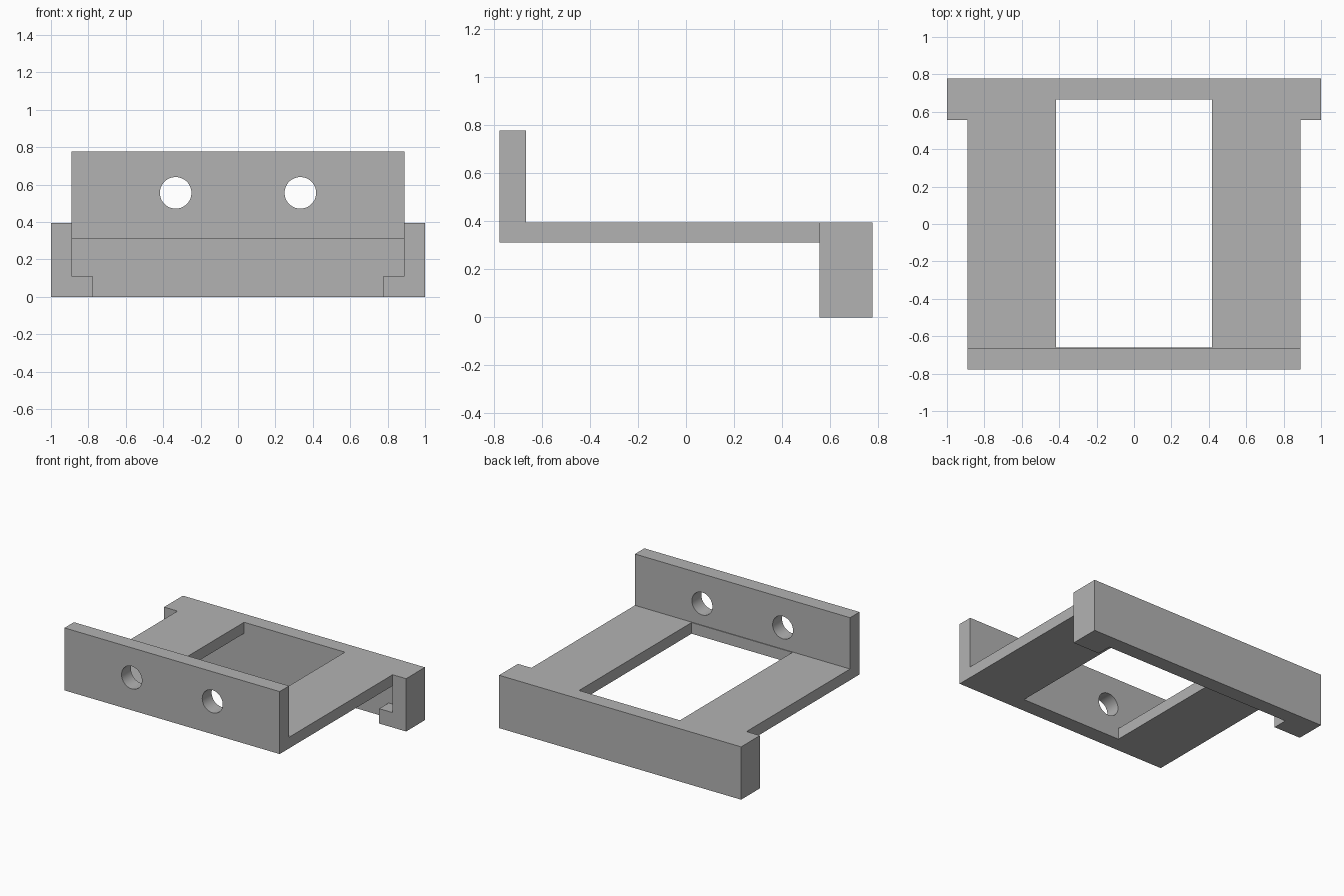
import bpy
import bmesh
from mathutils import Matrix

old = bpy.data.objects.get("Cube")
if old:
    bpy.data.objects.remove(old)

U = 1 / 9            # design module
PLATE_LOW, PLATE_TOP = 2.8, 3.55

grey = bpy.data.materials.new("plain_grey")
grey.use_nodes = True
colour = (0.45, 0.45, 0.45, 1)
grey.diffuse_color = colour
grey.node_tree.nodes["Principled BSDF"].inputs["Base Color"].default_value = colour


def finish(name, bm):
    """Turn a bmesh given in modules into a grey object."""
    bmesh.ops.scale(bm, vec=(U, U, U), verts=bm.verts)
    bmesh.ops.recalc_face_normals(bm, faces=bm.faces)
    mesh = bpy.data.meshes.new(name)
    bm.to_mesh(mesh)
    bm.free()
    mesh.materials.append(grey)
    obj = bpy.data.objects.new(name, mesh)
    bpy.context.collection.objects.link(obj)
    return obj


def prism(name, points, axis, start, end):
    """Extrude a closed outline along x ('x') or z ('z')."""
    bm = bmesh.new()
    place = {"x": lambda a, b: (start, a, b), "z": lambda a, b: (a, b, start)}[axis]
    face = bm.faces.new([bm.verts.new(place(a, b)) for a, b in points])
    ext = bmesh.ops.extrude_face_region(bm, geom=[face])
    d = end - start
    bmesh.ops.translate(bm, vec=(d, 0, 0) if axis == "x" else (0, 0, d),
                        verts=[g for g in ext["geom"] if isinstance(g, bmesh.types.BMVert)])
    return finish(name, bm)


def rect(x0, x1, y0, y1):
    return [(x0, y0), (x1, y0), (x1, y1), (x0, y1)]


def combine(target, tool, operation):
    """Apply a boolean and discard its helper."""
    tool.hide_render = True
    mod = target.modifiers.new("combine", "BOOLEAN")
    mod.operation = operation
    mod.solver = "EXACT"
    mod.object = tool
    bpy.context.view_layer.objects.active = target
    bpy.ops.object.modifier_apply(modifier=mod.name)
    bpy.data.objects.remove(tool)


# Plate with the upright front flange and the hanging rear wall
bracket = prism("bracket_frame", [
    (-7, PLATE_LOW), (6, PLATE_LOW), (6, 0), (7, 0), (7, PLATE_TOP),
    (-6, PLATE_TOP), (-6, 7), (-7, 7)], "x", -8, 8)

# Rectangular opening in the plate
combine(bracket, prism("opening_cutter", rect(-3.75, 3.75, -5.95, 6), "z", 2, 5), "DIFFERENCE")

# Round mounting holes in the flange
for x in (-3, 3):
    bm = bmesh.new()
    bmesh.ops.create_cone(bm, cap_ends=True, segments=48, radius1=0.76, radius2=0.76, depth=3)
    bmesh.ops.rotate(bm, matrix=Matrix.Rotation(1.5707963, 3, "X"), verts=bm.verts)
    bmesh.ops.translate(bm, vec=(x, -6.5, 5), verts=bm.verts)
    combine(bracket, finish("hole_cutter", bm), "DIFFERENCE")

# Hooked ends of the rear wall: an outer block with a small inward lip
for side, s in (("left", 1), ("right", -1)):
    prism(side + "_end_block", rect(8 * s, 9 * s, 5, 7), "z", 0, PLATE_TOP)
    prism(side + "_lip", rect(7 * s, 8 * s, 5, 6), "z", 0, 1)

# Smooth hole walls, sharp edges elsewhere
bpy.ops.object.select_all(action="DESELECT")
bracket.select_set(True)
bpy.context.view_layer.objects.active = bracket
bpy.ops.object.shade_smooth_by_angle()
